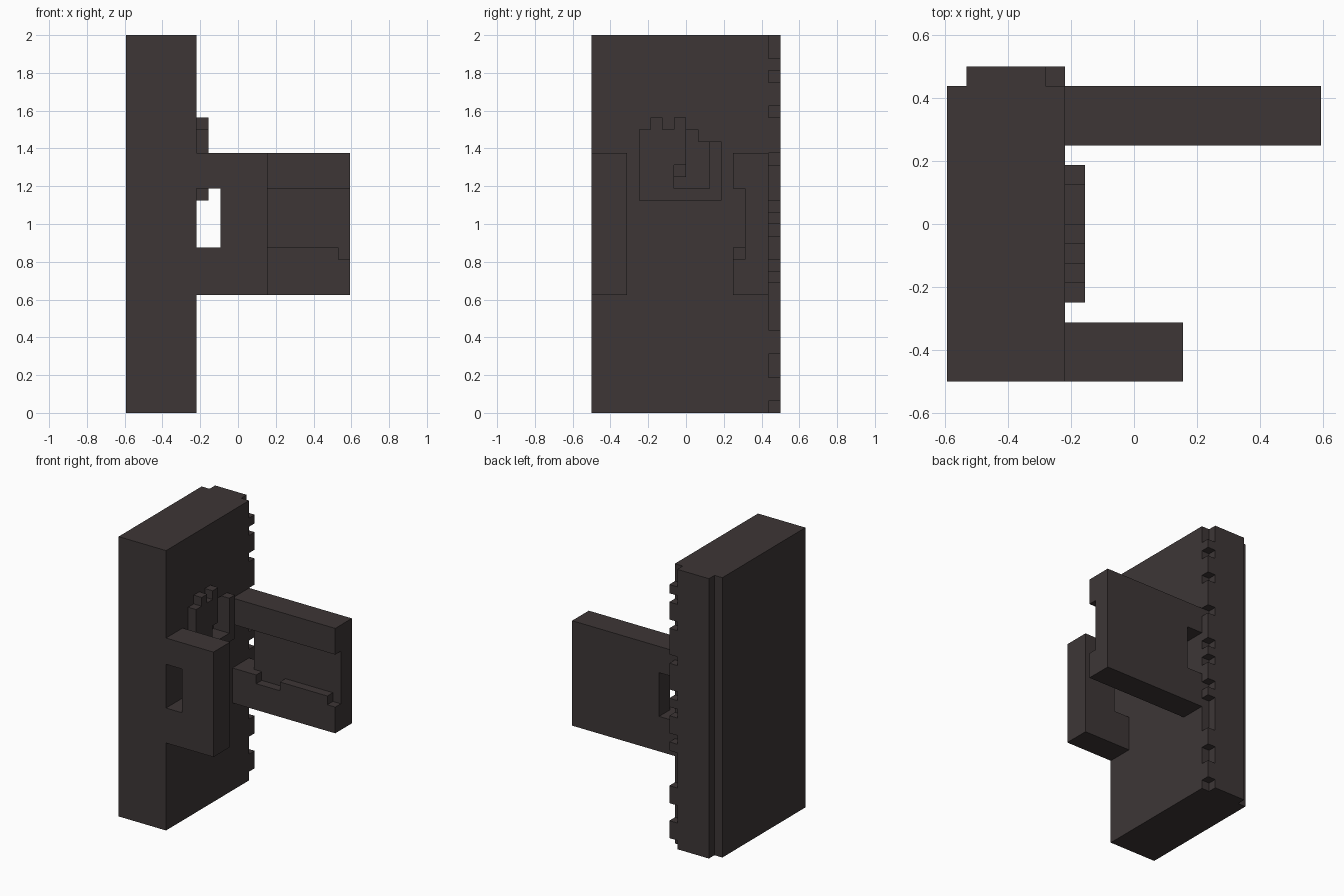
import bpy, bmesh
from mathutils import Vector

if "Cube" in bpy.data.objects:
    bpy.data.objects.remove(bpy.data.objects["Cube"])

U = 1 / 16  # one block unit

mat = bpy.data.materials.new("charcoal brown")
mat.diffuse_color = (0.047, 0.037, 0.037, 1)
mat.use_nodes = True
mat.node_tree.nodes["Principled BSDF"].inputs["Base Color"].default_value = mat.diffuse_color


def prism(name, axis, profile, lo, hi):
    """Extrude a block-unit profile along x (yz profile) or y (xz profile)."""
    place = {"x": lambda p, t: (t, p[0], p[1]),
             "y": lambda p, t: (p[0], t, p[1])}[axis]
    bm = bmesh.new()
    face = bm.faces.new([bm.verts.new(Vector(place(p, lo)) * U) for p in profile])
    ext = bmesh.ops.extrude_face_region(bm, geom=[face])
    moved = [v for v in ext["geom"] if isinstance(v, bmesh.types.BMVert)]
    shift = Vector(place((0, 0), hi - lo)) * U
    bmesh.ops.translate(bm, vec=shift, verts=moved)
    bmesh.ops.recalc_face_normals(bm, faces=bm.faces)
    mesh = bpy.data.meshes.new(name)
    bm.to_mesh(mesh)
    bm.free()
    mesh.materials.append(mat)
    obj = bpy.data.objects.new(name, mesh)
    bpy.context.collection.objects.link(obj)
    return obj


def rect(a0, b0, a1, b1):
    return [(a0, b0), (a1, b0), (a1, b1), (a0, b1)]


def slotted(end):
    """Arm outline with a slot open towards the slab."""
    return [(-3.5, 10), (end, 10), (end, 22), (-3.5, 22),
            (-3.5, 19), (-1.5, 19), (-1.5, 14), (-3.5, 14)]


# Main upright slab with a shallow pocket behind the relief
slab = prism("slab", "y", rect(-9.5, 0, -3.5, 32), -8, 7)
pocket = prism("pocket_cutter", "x",
               [(-1, 19), (2, 19), (2, 23), (1, 23), (1, 24), (0, 24), (0, 20), (-1, 20)],
               -4.5, -3)
pocket.hide_render = True
pocket.hide_viewport = True
cut = slab.modifiers.new("pocket", "BOOLEAN")
cut.operation = "DIFFERENCE"
cut.solver = "EXACT"
cut.object = pocket

# Back plate with a toothed edge
teeth = [(1, 3), (5, 7), (11, 12), (13, 15), (16, 17),
         (18, 21), (22, 25), (26, 28), (29, 30)]
comb = [(-8.5, 32), (-8.5, 0), (-4.5, 0)]
for z0, z1 in teeth:
    comb += [(-4.5, z0), (-3.5, z0), (-3.5, z1), (-4.5, z1)]
comb.append((-4.5, 32))
prism("toothed_back_plate", "y", comb, 7, 8)

# Short front arm and long back arm
prism("front_arm", "y", slotted(2.5), -8, -5)
prism("back_arm", "y", slotted(9.5), 5, 7)

# Raised rim on the inner face of the back arm
prism("back_arm_upper_rim", "y", rect(-3.5, 19, 9.5, 22), 4, 5)
prism("back_arm_lower_rim", "y",
      [(-3.5, 10), (9.5, 10), (9.5, 13), (8.5, 13), (8.5, 14), (2.5, 14),
       (2.5, 13), (-0.5, 13), (-0.5, 14), (-3.5, 14)], 4, 5)

# Stepped relief on the slab face
prism("stepped_relief", "x",
      [(-4, 18), (3, 18), (3, 23), (2, 23), (2, 19), (-1, 19), (-1, 21), (0, 21),
       (0, 25), (-1, 25), (-1, 24), (-2, 24), (-2, 25), (-3, 25), (-3, 24), (-4, 24)],
      -3.5, -2.5)
